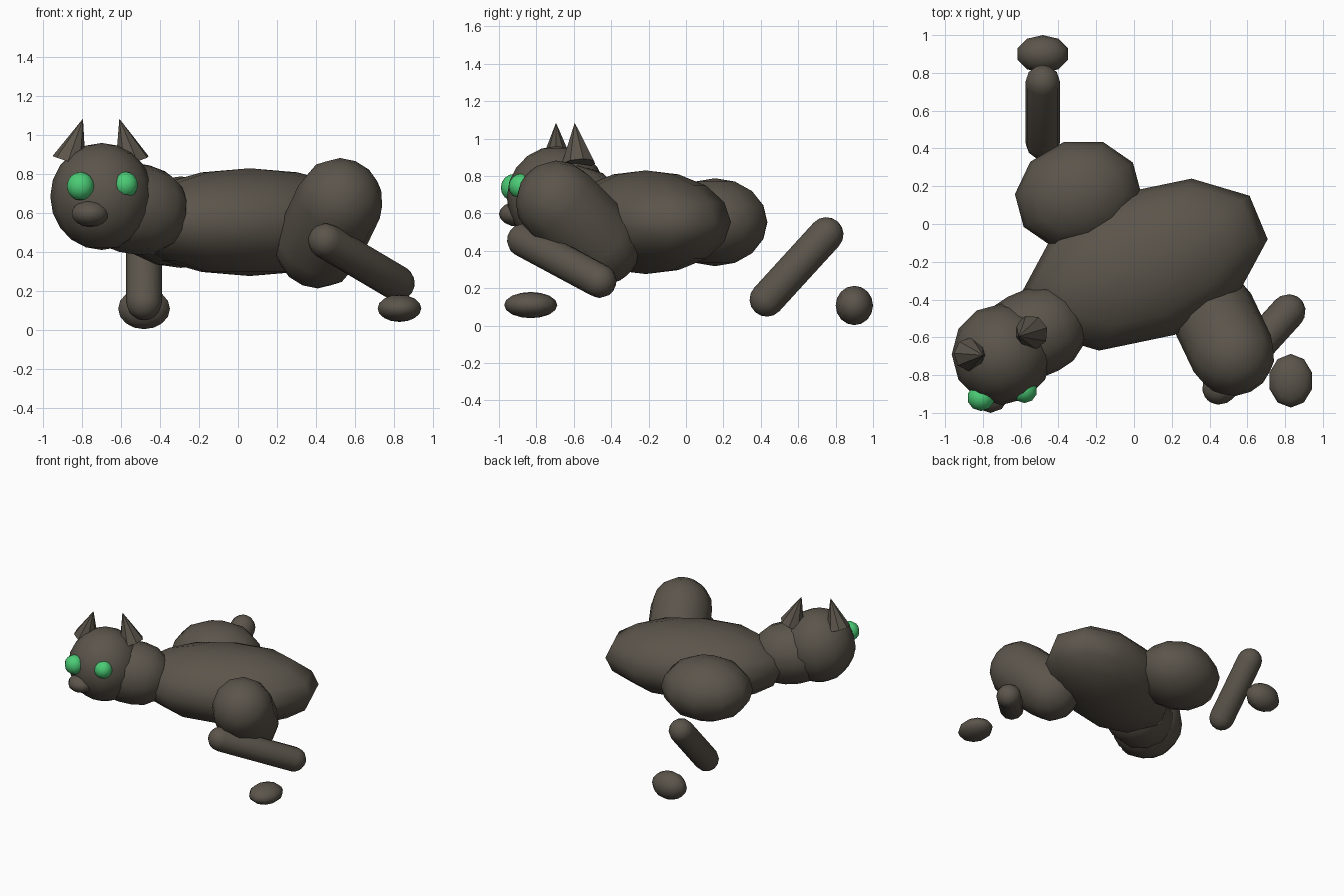
import bpy, bmesh
from math import radians
from mathutils import Vector, Matrix

if "Cube" in bpy.data.objects:
    bpy.data.objects.remove(bpy.data.objects["Cube"])


def material(name, color):
    m = bpy.data.materials.new(name)
    m.diffuse_color = color
    m.use_nodes = True
    m.node_tree.nodes["Principled BSDF"].inputs["Base Color"].default_value = m.diffuse_color
    return m


FUR = material("dark_fur", (0.105, 0.090, 0.070, 1))
GREEN = material("eye_green", (0.07, 0.60, 0.18, 1))


def finish(name, bm, mat, smooth=True):
    bmesh.ops.recalc_face_normals(bm, faces=bm.faces[:])
    for f in bm.faces:
        f.smooth = smooth
    mesh = bpy.data.meshes.new(name)
    bm.to_mesh(mesh)
    bm.free()
    mesh.materials.append(mat)
    obj = bpy.data.objects.new(name, mesh)
    bpy.context.collection.objects.link(obj)
    return obj


def ellipsoid(name, center, radii, yaw=0, mat=FUR, segs=10, rings=8):
    bm = bmesh.new()
    m = (Matrix.Translation(center) @ Matrix.Rotation(radians(yaw), 4, 'Z')
         @ Matrix.Diagonal((*radii, 1)))
    bmesh.ops.create_uvsphere(bm, u_segments=segs, v_segments=rings, radius=1, matrix=m)
    return finish(name, bm, mat)


def capsule(name, a, b, r, segs=12, rings=8):
    """Rounded limb: the hull of two spheres lined up with the limb."""
    a, b = Vector(a), Vector(b)
    rot = (b - a).to_track_quat('Z', 'Y').to_matrix().to_4x4()
    bm = bmesh.new()
    for p in (a, b):
        bmesh.ops.create_uvsphere(bm, u_segments=segs, v_segments=rings, radius=r,
                                  matrix=Matrix.Translation(p) @ rot)
    bmesh.ops.delete(bm, geom=bm.faces[:], context='FACES_ONLY')
    bmesh.ops.convex_hull(bm, input=bm.verts[:])
    bmesh.ops.delete(bm, geom=[v for v in bm.verts if not v.link_faces], context='VERTS')
    bmesh.ops.delete(bm, geom=[e for e in bm.edges if not e.link_faces], context='EDGES')
    return finish(name, bm, FUR)


def cone(name, base, tip, r, segs=8):
    base, tip = Vector(base), Vector(tip)
    axis = tip - base
    m = Matrix.Translation((base + tip) / 2) @ axis.to_track_quat('Z', 'Y').to_matrix().to_4x4()
    bm = bmesh.new()
    bmesh.ops.create_cone(bm, cap_ends=True, segments=segs, radius1=r, radius2=0,
                          depth=axis.length, matrix=m)
    return finish(name, bm, FUR, smooth=False)


# torso, neck and head
ellipsoid("body", (0.06, -0.215, 0.553), (0.683, 0.403, 0.277), yaw=22.6)
capsule("neck", (-0.485, -0.56, 0.615), (-0.58, -0.60, 0.63), 0.232)
ellipsoid("head", (-0.70, -0.69, 0.685), (0.265, 0.268, 0.275), segs=12, rings=10)

# face
ellipsoid("muzzle", (-0.76, -0.895, 0.597), (0.10, 0.105, 0.068))
ellipsoid("left_eye", (-0.81, -0.92, 0.738), (0.073, 0.070, 0.073), mat=GREEN)
ellipsoid("right_eye", (-0.58, -0.88, 0.745), (0.068, 0.068, 0.068), mat=GREEN)

# ears
cone("left_ear", (-0.868, -0.69, 0.865), (-0.797, -0.695, 1.085), 0.09)
cone("right_ear", (-0.545, -0.575, 0.865), (-0.61, -0.595, 1.085), 0.093)

# forward leg
capsule("front_thigh", (0.52, -0.685, 0.657), (0.415, -0.465, 0.438), 0.226)
capsule("front_lower_leg", (0.452, -0.865, 0.456), (0.817, -0.463, 0.24), 0.092)
ellipsoid("front_paw", (0.83, -0.83, 0.11), (0.118, 0.142, 0.07))

# rear leg
ellipsoid("rear_thigh", (-0.295, 0.155, 0.553), (0.34, 0.29, 0.235), yaw=15)
capsule("rear_lower_leg", (-0.483, 0.75, 0.488), (-0.483, 0.432, 0.14), 0.092)
ellipsoid("rear_paw", (-0.483, 0.90, 0.108), (0.14, 0.10, 0.105))
